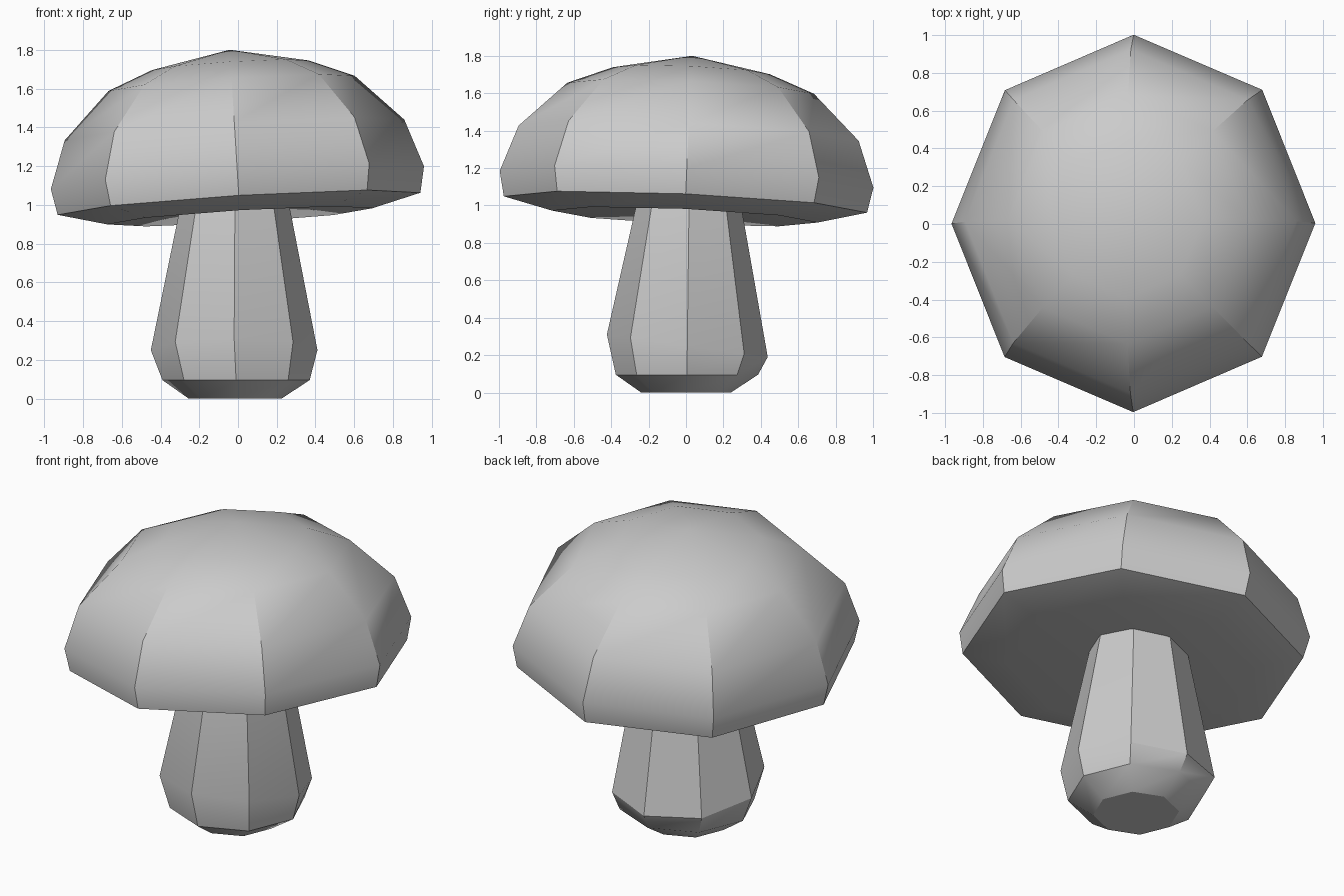
import bpy, bmesh, math
from mathutils import Vector, Matrix

if "Cube" in bpy.data.objects:
    bpy.data.objects.remove(bpy.data.objects["Cube"])

SIDES = 8


def lathe(name, profile, squash_x=1.0, matrix=Matrix(), smooth=32):
    """Eight-sided solid from rings (radius, z, centre x, centre y, y slope)."""
    bm = bmesh.new()
    rings = []
    for r, z, cx, cy, slope in profile:
        if r == 0:
            rings.append([bm.verts.new((cx, cy, z))])
            continue
        ring = []
        for i in range(SIDES):
            a = math.tau * i / SIDES
            y = r * math.sin(a)
            ring.append(bm.verts.new((cx + r * squash_x * math.cos(a), cy + y, z + slope * y)))
        rings.append(ring)
    for lo, hi in zip(rings, rings[1:]):
        for i in range(SIDES):
            j = (i + 1) % SIDES
            quad = [lo[i % len(lo)], lo[j % len(lo)], hi[j % len(hi)], hi[i % len(hi)]]
            bm.faces.new(list(dict.fromkeys(quad)))
    for ring in (rings[0], rings[-1]):
        if len(ring) > 1:
            bm.faces.new(ring)
    bmesh.ops.transform(bm, matrix=matrix, verts=bm.verts)
    bmesh.ops.recalc_face_normals(bm, faces=bm.faces)
    mesh = bpy.data.meshes.new(name)
    bm.to_mesh(mesh)
    bm.free()
    obj = bpy.data.objects.new(name, mesh)
    bpy.context.collection.objects.link(obj)
    bpy.ops.object.select_all(action='DESELECT')
    obj.select_set(True)
    bpy.context.view_layer.objects.active = obj
    bpy.ops.object.shade_smooth_by_angle(angle=math.radians(smooth))
    return obj


# Stem: bulbous foot with a slanted shoulder, tapering up into the cap
lathe("stem", [
    (0.24, 0.0, -0.015, 0.0, 0),
    (0.38, 0.095, -0.01, 0.005, 0),
    (0.43, 0.25, -0.02, 0.007, -0.14),
    (0.25, 1.15, -0.015, 0.018, 0),
])

# Cap: faceted dome with a hollow underside, leaning slightly left and back
lean = Vector((0, 0, 1)).rotation_difference(Vector((-0.061, 0.045, 1))).to_matrix().to_4x4()
cap_profile = [(0, -0.07), (0.71, -0.20), (0.972, -0.135), (1.0, 0), (0.91, 0.247),
               (0.66, 0.488), (0.42, 0.582), (0, 0.662)]
lathe("cap", [(r, z, 0, 0, 0) for r, z in cap_profile], squash_x=0.965,
      matrix=Matrix.Translation((-0.003, 0.003, 1.14)) @ lean)
